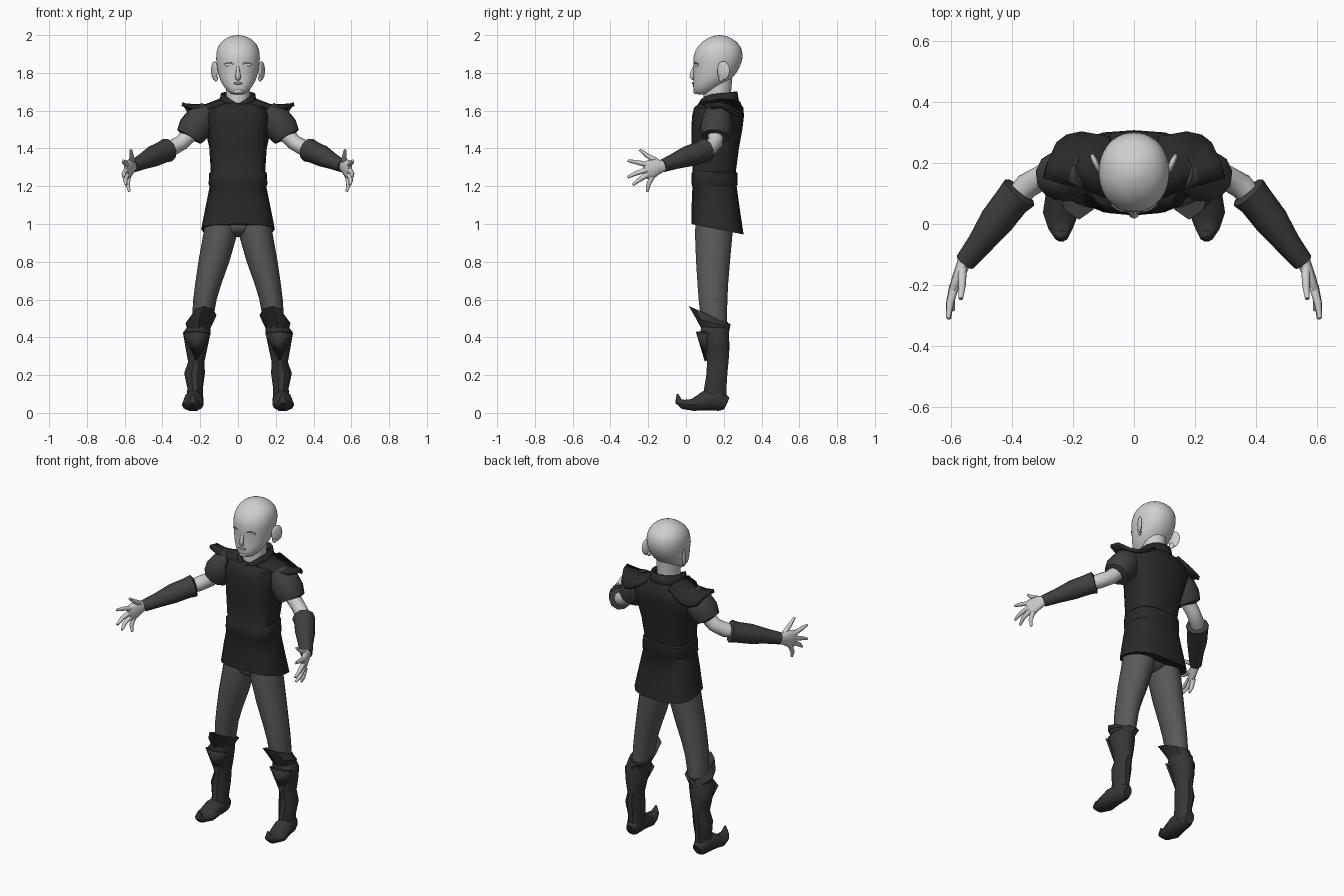
import bpy, bmesh, math
from mathutils import Vector, Matrix

if "Cube" in bpy.data.objects:
    bpy.data.objects.remove(bpy.data.objects["Cube"])


def material(name, v):
    m = bpy.data.materials.new(name)
    m.use_nodes = True
    m.diffuse_color = (v, v, v, 1)
    m.node_tree.nodes["Principled BSDF"].inputs["Base Color"].default_value = (v, v, v, 1)
    return m


SKIN = material("pale skin", 0.62)
EYE = material("eye white", 0.8)
LINE = material("lid and lip grey", 0.3)
TUNIC = material("tunic black", 0.022)
SLEEVE = material("sleeve charcoal", 0.05)
BOOT = material("boot charcoal", 0.036)
PANTS = material("trouser grey", 0.1)


def finish(name, bm, mat, mirror=False, thick=0, subdiv=0, angle=40):
    bmesh.ops.recalc_face_normals(bm, faces=bm.faces)
    mesh = bpy.data.meshes.new(name)
    bm.to_mesh(mesh)
    bm.free()
    mesh.materials.append(mat)
    mesh.polygons.foreach_set("use_smooth", [True] * len(mesh.polygons))
    mesh.set_sharp_from_angle(angle=math.radians(angle))
    ob = bpy.data.objects.new(name, mesh)
    bpy.context.collection.objects.link(ob)
    if mirror:
        ob.modifiers.new("Mirror", "MIRROR").use_mirror_merge = False
    if thick:
        s = ob.modifiers.new("Solidify", "SOLIDIFY")
        s.thickness, s.offset = thick, 0
    if subdiv:
        s = ob.modifiers.new("Subdivision", "SUBSURF")
        s.levels = s.render_levels = subdiv
    return ob


def skin_rings(rings, cap=True):
    """Bridge equal rings of points into a tube."""
    bm = bmesh.new()
    vs = [[bm.verts.new(p) for p in r] for r in rings]
    n = len(vs[0])
    for a, b in zip(vs, vs[1:]):
        for i in range(n):
            j = (i + 1) % n
            bm.faces.new((a[i], a[j], b[j], b[i]))
    if cap:
        bm.faces.new(vs[0])
        bm.faces.new(vs[-1])
    return bm


def circle(n, power=2):
    for i in range(n):
        a = 2 * math.pi * i / n
        c, s = math.cos(a), math.sin(a)
        yield (math.copysign(abs(c) ** (2 / power), c),
               math.copysign(abs(s) ** (2 / power), s))


def body_ring(z, half, front, back, n=16, power=2.8, slope=0, widen=1):
    """Level ring centred on x, given its front and back y."""
    mid, dep = (front + back) / 2, (back - front) / 2
    return [Vector((half * c * (widen if s > 0.1 else 1), mid + dep * s, z + slope * dep * s))
            for c, s in circle(n, power)]


def limb(name, pts, mat, n=10, **kw):
    """Level rings (x, y, z, rx, ry, slope), mirrored."""
    rings = [[(x + rx * c, y + ry * s, z + k * ry * s) for c, s in circle(n)]
             for x, y, z, rx, ry, k in pts]
    return finish(name, skin_rings(rings), mat, mirror=True, **kw)


def tube(name, pts, mat, n=10, mirror=True, **kw):
    """Rings square to a path of (x, y, z, side radius, up radius)."""
    path = [Vector(p[:3]) for p in pts]
    side = (path[-1] - path[0]).cross(Vector((0, 0, 1))).normalized()
    rings = []
    for i, p in enumerate(pts):
        t = (path[min(i + 1, len(path) - 1)] - path[max(i - 1, 0)]).normalized()
        up = side.cross(t).normalized()
        out = t.cross(up)
        rings.append([path[i] + out * p[3] * c + up * p[-1] * s for c, s in circle(n)])
    return finish(name, skin_rings(rings), mat, mirror=mirror, **kw)


def ellipsoid(name, loc, size, mat, turn=0, mirror=True):
    bm = bmesh.new()
    m = Matrix.LocRotScale(Vector(loc), Matrix.Rotation(math.radians(turn), 3, "Z"), Vector(size))
    bmesh.ops.create_uvsphere(bm, u_segments=16, v_segments=10, radius=1, matrix=m)
    return finish(name, bm, mat, mirror=mirror, angle=80)


# Head and neck: height, half width, front, back
head = [(1.685, .03, .055, .12), (1.695, .045, .044, .14), (1.72, .072, .036, .18),
        (1.76, .096, .038, .235), (1.8, .107, .04, .27), (1.85, .116, .036, .296),
        (1.9, .118, .038, .304), (1.94, .108, .06, .292), (1.97, .085, .09, .265),
        (1.99, .052, .125, .23), (2.0, .02, .16, .195)]
finish("head", skin_rings([body_ring(*r, n=24, power=2.1) for r in head]), SKIN, subdiv=1, angle=80)
neck = [(1.58, .068, .09, .24), (1.66, .062, .092, .235), (1.77, .065, .1, .245)]
finish("neck", skin_rings([body_ring(*r, power=2) for r in neck]), SKIN)

# Face and ears
tube("nose", [(0, .048, 1.84, .008, .008), (0, .036, 1.805, .01, .012),
              (0, .029, 1.778, .016, .011), (0, .04, 1.765, .012, .007)], SKIN, mirror=False, angle=80)
ellipsoid("eye", (.05, .061, 1.842), (.024, .013, .009), EYE, 18)
tube("eyelid", [(.024, .043, 1.845, .003), (.038, .043, 1.853, .004),
                (.055, .049, 1.854, .004), (.075, .064, 1.846, .003)], LINE, n=6)
ellipsoid("lips", (0, .041, 1.745), (.024, .009, .007), LINE, mirror=False)
ellipsoid("chin", (0, .055, 1.703), (.028, .017, .016), SKIN, mirror=False)
ellipsoid("ear", (.125, .198, 1.812), (.011, .036, .05), SKIN, -24)
ellipsoid("ear_lobe", (.117, .188, 1.772), (.009, .016, .018), SKIN, -24)

# Tunic with sloping hem, belt ridge and a broad back
tunic = [(.972, .195, .03, .305, -.2, 1), (1.09, .172, .03, .285, -.1, 1),
         (1.2, .15, .034, .268, 0, 1), (1.21, .156, .03, .274, 0, 1),
         (1.27, .152, .03, .272, 0, 1), (1.278, .144, .034, .264, 0, 1),
         (1.4, .152, .03, .28, 0, 1.05), (1.5, .16, .028, .298, 0, 1.15),
         (1.57, .168, .032, .307, 0, 1.22), (1.615, .155, .042, .304, 0, 1.15),
         (1.645, .09, .07, .28, .05, 1)]
finish("tunic", skin_rings([body_ring(z, a, f, b, slope=k, widen=w)
                            for z, a, f, b, k, w in tunic]), TUNIC)

# Collar with a front notch
rings = [body_ring(1.625, .095, .066, .278, power=2.2), body_ring(1.69, .085, .076, .266, power=2.2, slope=.12)]
for p in rings[1]:
    if p.y < .17:
        p.z -= .045 * max(0, 1 - abs(p.x) / .075)
finish("collar", skin_rings(rings, cap=False), TUNIC, thick=.012)

# Shoulder wings: (x, y, z) for front, crest and back of each section
sections = [[(.07, .08, 1.635), (.08, .18, 1.66), (.08, .285, 1.64)],
            [(.16, .115, 1.61), (.17, .19, 1.625), (.17, .3, 1.585)],
            [(.23, .13, 1.615), (.235, .19, 1.625), (.22, .288, 1.57)],
            [(.297, .15, 1.635), (.285, .2, 1.63), (.255, .262, 1.58)]]
bm = bmesh.new()
grid = [[bm.verts.new(p) for p in s] for s in sections]
for a, b in zip(grid, grid[1:]):
    for i in range(2):
        bm.faces.new((a[i], b[i], b[i + 1], a[i + 1]))
finish("shoulder_wing", bm, TUNIC, mirror=True, thick=.02)

# Arms
tube("sleeve", [(.15, .17, 1.6, .06), (.2, .165, 1.548, .085), (.232, .16, 1.505, .088),
                (.258, .157, 1.462, .075), (.26, .156, 1.458, .045)], SLEEVE)
tube("arm", [(.22, .165, 1.51, .045), (.3, .153, 1.43, .041), (.35, .125, 1.402, .042),
             (.42, .05, 1.372, .035)], SKIN, angle=60)
tube("bracer", [(.37, .108, 1.392, .045), (.374, .103, 1.391, .064), (.4, .075, 1.38, .058),
                (.45, .01, 1.358, .056), (.505, -.065, 1.33, .042), (.553, -.125, 1.307, .034)], SLEEVE)

# Hands
tube("palm", [(.55, -.11, 1.31, .023, .028), (.566, -.15, 1.303, .021, .042),
              (.582, -.19, 1.288, .018, .054), (.592, -.218, 1.28, .012, .046)], SKIN, angle=70)
fingers = {"thumb": [(.562, -.15, 1.33), (.563, -.205, 1.362), (.567, -.245, 1.393)],
           "index_finger": [(.586, -.2, 1.313), (.602, -.26, 1.327), (.608, -.308, 1.335)],
           "middle_finger": [(.59, -.205, 1.288), (.604, -.265, 1.268), (.605, -.31, 1.247)],
           "ring_finger": [(.588, -.2, 1.265), (.598, -.25, 1.232), (.592, -.282, 1.207)],
           "little_finger": [(.582, -.18, 1.25), (.585, -.2, 1.205), (.575, -.205, 1.172)]}
for name, pts in fingers.items():
    tube(name, [(*p, r) for p, r in zip(pts, (.015, .012, .007))], SKIN, n=8, angle=70)

# Trousers
limb("trouser_leg", [(.085, .15, 1.04, .085, .1, 0), (.093, .147, .95, .09, .102, 0),
                     (.128, .143, .8, .082, .092, 0), (.158, .142, .68, .069, .083, 0),
                     (.175, .143, .6, .062, .078, 0), (.19, .148, .48, .055, .07, 0)], PANTS, n=14)
ellipsoid("trouser_seat", (0, .15, .99), (.09, .1, .06), PANTS, mirror=False)

# Boots: shaft, knee cuff, shin flap and curled foot
limb("boot_shaft", [(.2, .155, .48, .05, .07, 0), (.218, .152, .425, .073, .08, -.1),
                    (.22, .165, .34, .057, .068, 0), (.221, .168, .27, .043, .06, 0),
                    (.23, .164, .21, .055, .058, 0), (.227, .155, .13, .041, .062, 0),
                    (.228, .15, .06, .045, .066, 0)], BOOT)
limb("knee_cuff", [(.212, .155, .42, .05, .068, -.2), (.205, .142, .475, .073, .09, -.3),
                   (.18, .125, .518, .066, .111, -.43), (.18, .135, .512, .053, .08, -.43)], BOOT, n=8)
bm = bmesh.new()
a, b, c, d = [bm.verts.new(p) for p in
              [(.147, .105, .42), (.215, .058, .43), (.288, .105, .42), (.22, .105, .275)]]
bm.faces.new((a, b, d))
bm.faces.new((b, c, d))
finish("shin_flap", bm, BOOT, mirror=True, thick=.012, angle=20)
tube("boot_foot", [(.226, .215, .05, .028, .036), (.229, .18, .066, .044, .058),
                   (.235, .1, .064, .053, .055), (.24, .035, .042, .058, .033),
                   (.24, -.015, .045, .04, .026), (.237, -.04, .062, .024, .02),
                   (.235, -.045, .1, .005, .005)], BOOT)
